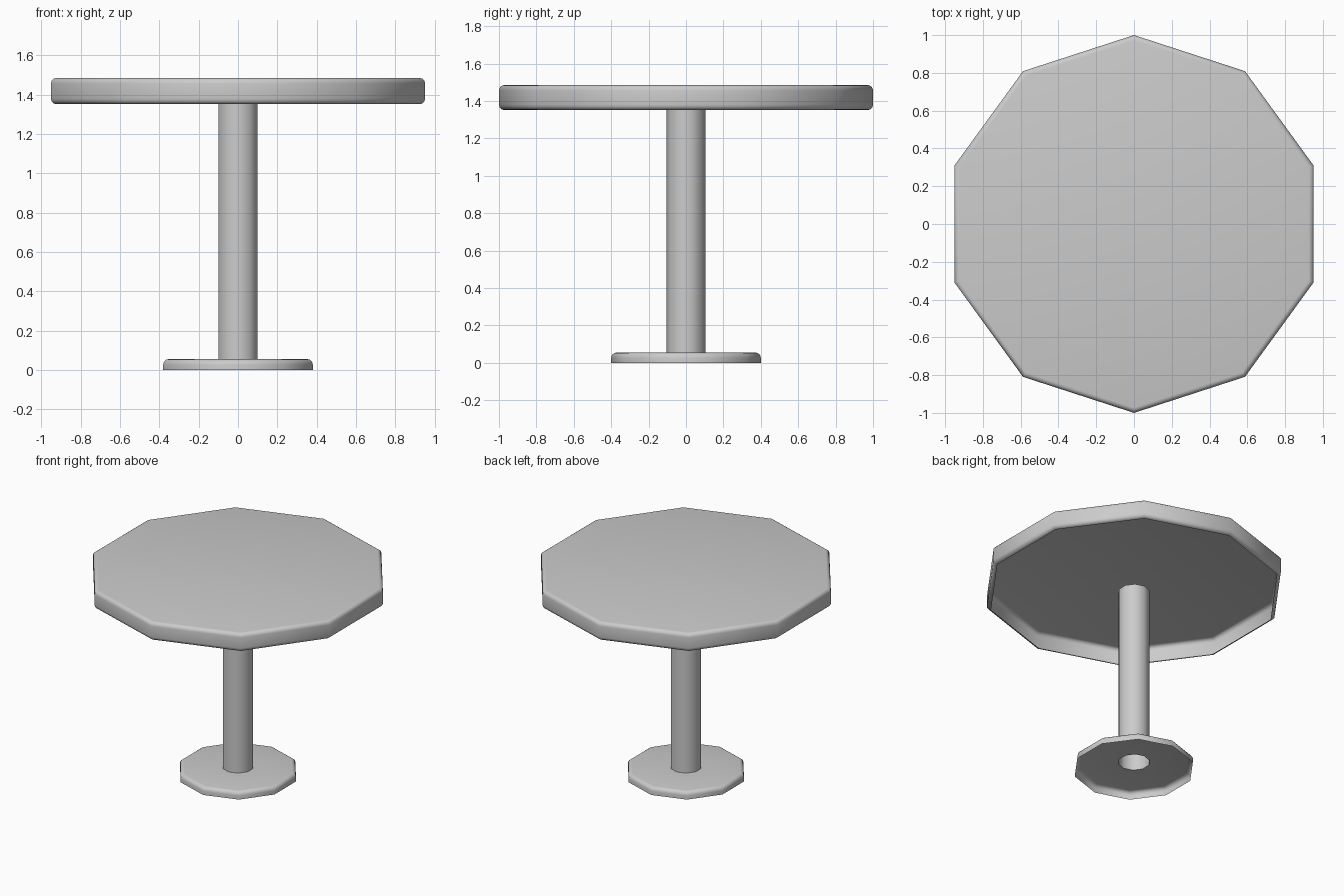
import bpy, bmesh
from math import sin, cos, pi, radians

if "Cube" in bpy.data.objects:
    bpy.data.objects.remove(bpy.data.objects["Cube"])

SIDES = 10


def arc(r, z, size, start, steps=4):
    """Quarter-round profile points about centre (r, z), from angle start upwards."""
    return [(r + size * cos(radians(start + 90 * i / steps)),
             z + size * sin(radians(start + 90 * i / steps))) for i in range(steps + 1)]


def lathe(name, profile, cap_top=False):
    """Spin a (radius, z) profile, ordered bottom to top, into ten sides."""
    bm = bmesh.new()
    rings = [[bm.verts.new((r * cos(pi / 2 + 2 * pi * i / SIDES),
                            r * sin(pi / 2 + 2 * pi * i / SIDES), z))
              for i in range(SIDES)] for r, z in profile]
    for a, b in zip(rings, rings[1:]):
        for i in range(SIDES):
            j = (i + 1) % SIDES
            bm.faces.new((a[i], a[j], b[j], b[i]))
    if cap_top:
        bm.faces.new(rings[-1])
    mesh = bpy.data.meshes.new(name)
    bm.to_mesh(mesh)
    bm.free()
    obj = bpy.data.objects.new(name, mesh)
    bpy.context.collection.objects.link(obj)
    bpy.ops.object.select_all(action='DESELECT')
    obj.select_set(True)
    bpy.context.view_layer.objects.active = obj
    bpy.ops.object.shade_smooth_by_angle(angle=radians(40))
    return obj


COLUMN_R = 0.105
BASE_TOP, BOTTOM, TOP, ROUND = 0.055, 1.352, 1.485, 0.028

# Open-bottomed shell of the top, rounded rims above and below
lathe("tabletop",
      arc(1 - ROUND, BOTTOM + ROUND, ROUND, -90)
      + arc(1 - ROUND, TOP - ROUND, ROUND, 0), cap_top=True)

# Hollow column between the base and the tabletop
lathe("column", [(COLUMN_R, BASE_TOP), (COLUMN_R, BOTTOM)])

# Open-bottomed foot plate with a rounded upper rim and a hole under the column
lathe("base",
      [(0.4, 0)]
      + arc(0.4 - ROUND, BASE_TOP - ROUND, ROUND, 0)
      + [(COLUMN_R, BASE_TOP)])
